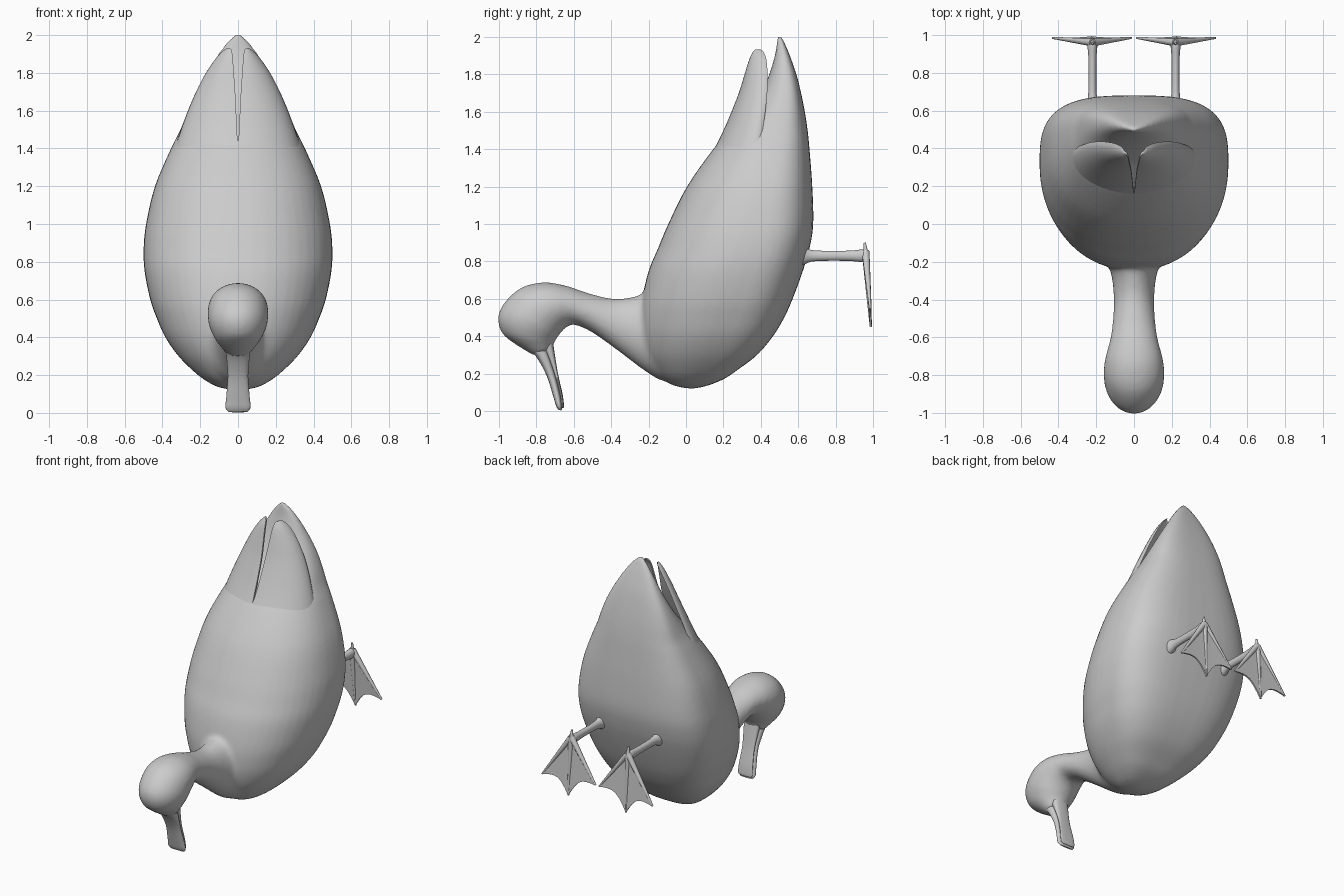
import bpy, bmesh
from math import sin, cos, pi
from mathutils import Vector

if "Cube" in bpy.data.objects:
    bpy.data.objects.remove(bpy.data.objects["Cube"])


def finish(name, bm, angle=60):
    bmesh.ops.recalc_face_normals(bm, faces=bm.faces)
    mesh = bpy.data.meshes.new(name)
    bm.to_mesh(mesh)
    bm.free()
    ob = bpy.data.objects.new(name, mesh)
    bpy.context.collection.objects.link(ob)
    bpy.ops.object.select_all(action='DESELECT')
    bpy.context.view_layer.objects.active = ob
    ob.select_set(True)
    bpy.ops.object.shade_smooth_by_angle(angle=angle * pi / 180)
    return ob


def refine(rows, k=4):
    """Smoothly interpolate between the key sections (Catmull-Rom)."""
    out = []
    for i in range(len(rows) - 1):
        p0, p1 = rows[max(i - 1, 0)], rows[i]
        p2, p3 = rows[i + 1], rows[min(i + 2, len(rows) - 1)]
        for j in range(k):
            t = j / k
            out.append([0.5 * (2 * b + (c - a) * t + (2 * a - 5 * b + 4 * c - d) * t * t
                               + (3 * b - a - 3 * c + d) * t ** 3)
                        for a, b, c, d in zip(p0, p1, p2, p3)])
    return out + [list(rows[-1])]


def loft(bm, rings):
    loops = [[bm.verts.new(p) for p in r] for r in rings]
    n = len(loops[0])
    for a, b in zip(loops, loops[1:]):
        for i in range(n):
            bm.faces.new((a[i], a[(i + 1) % n], b[(i + 1) % n], b[i]))
    bm.faces.new(loops[0][::-1])
    bm.faces.new(loops[-1])


def power(v, e):
    return abs(v) ** e * (1 if v >= 0 else -1)


def body_ring(row, n=48):
    z, f, b, w = row
    yc = f + 0.6 * (b - f)
    pts = []
    for i in range(n):
        c, s = cos(2 * pi * i / n), sin(2 * pi * i / n)
        e = 2 / 3 if s > 0 else 2 / 2.2
        depth = b - yc if s > 0 else yc - f
        pts.append((w * power(c, e), yc + depth * power(s, e), z))
    return pts


def span_ring(row, n=32, e=1.0):
    """Section between an outer and an inner point of the side profile."""
    y1, z1, y2, z2, w = row
    pts = []
    for i in range(n):
        c, s = power(cos(2 * pi * i / n), e), power(sin(2 * pi * i / n), e)
        pts.append((w * c, (y1 + y2) / 2 + s * (y1 - y2) / 2, (z1 + z2) / 2 + s * (z1 - z2) / 2))
    return pts


# Body with tail: z, front y, back y, half width
body = [(.12, .02, .04, .01), (.135, -.06, .11, .10), (.17, -.125, .2, .17), (.22, -.17, .275, .235),
        (.3, -.215, .38, .315), (.4, -.24, .465, .385), (.5, -.245, .525, .43), (.6, -.235, .57, .465),
        (.75, -.2, .625, .495), (.87, -.15, .66, .5), (1.0, -.095, .68, .487), (1.2, .005, .675, .44),
        (1.4, .145, .66, .355), (1.5, .235, .65, .305), (1.6, .33, .635, .265), (1.7, .4, .615, .22),
        (1.8, .445, .59, .165), (1.9, .475, .555, .105), (1.96, .485, .53, .06), (2.005, .49, .51, .02)]
# Neck and head: outer y, z, inner y, z, half width
neck = [(-.08, .72, 0, .15, .24), (-.16, .67, -.12, .16, .2), (-.25, .62, -.22, .215, .13),
        (-.38, .6, -.36, .32, .108), (-.52, .63, -.5, .42, .112), (-.64, .67, -.59, .46, .127),
        (-.76, .688, -.63, .455, .148), (-.88, .66, -.66, .43, .16), (-.97, .58, -.69, .39, .157),
        (-1.005, .5, -.70, .375, .142), (-.985, .42, -.705, .36, .12), (-.93, .37, -.71, .352, .1),
        (-.86, .325, -.713, .345, .08), (-.81, .295, -.715, .335, .062)]
bm = bmesh.new()
loft(bm, [body_ring(r) for r in refine(body)])
loft(bm, [span_ring(r) for r in refine(neck)])
ob = finish("body_neck_and_head", bm)
mod = ob.modifiers.new("blend", 'REMESH')
mod.mode = 'VOXEL'
mod.voxel_size = 0.014
mod.use_smooth_shade = True
mod = ob.modifiers.new("soften", 'SMOOTH')
mod.factor = 0.5
mod.iterations = 8

# Bill, upper and lower halves
upper = [(-.85, .34, -.76, .36, .066), (-.80, .29, -.735, .31, .062), (-.745, .19, -.7, .2, .054),
         (-.71, .08, -.672, .09, .062), (-.695, .03, -.663, .025, .066), (-.683, .008, -.665, .003, .05)]
lower = [(-.78, .36, -.71, .37, .06), (-.75, .31, -.705, .33, .056), (-.705, .2, -.685, .205, .047),
         (-.675, .09, -.66, .093, .054), (-.666, .03, -.652, .03, .055), (-.664, .016, -.655, .016, .042)]
for name, rows in (("upper_bill", upper), ("lower_bill", lower)):
    bm = bmesh.new()
    loft(bm, [span_ring(r, 24, 0.8) for r in refine(rows)])
    finish(name, bm)

# Folded wing tips: z, inner x, outer x, front y, outer edge y
wing = [(1.3, 0, .36, .095, .36), (1.4, .0, .335, .15, .38), (1.5, .006, .302, .2, .395),
        (1.6, .01, .265, .243, .41), (1.7, .015, .222, .282, .42), (1.8, .022, .17, .313, .422),
        (1.88, .028, .115, .338, .415), (1.92, .034, .075, .358, .4), (1.932, .045, .055, .37, .385)]
for side, sx in (("right", 1), ("left", -1)):
    bm = bmesh.new()
    rings = []
    for z, x0, x1, yf, ye in refine(wing):
        arc = [(x0 + (x1 - x0) * sin(a), yf + (ye - yf) * (1 - cos(a)), z)
               for a in [pi / 2 * i / 12 for i in range(13)]]
        back = [(x * 0.97 + 0.03 * x0, y + 0.014, z) for x, y, z in arc[::-1]]
        rings.append([(sx * x, y, z) for x, y, z in arc + back])
    loft(bm, rings)
    finish(side + "_wing", bm, 40)

    # Eye
    bm = bmesh.new()
    bmesh.ops.create_uvsphere(bm, u_segments=16, v_segments=10, radius=0.021)
    bmesh.ops.translate(bm, verts=bm.verts, vec=(sx * .108, -.87, .43))
    finish(side + "_eye", bm)

    # Leg: y, radius
    bm = bmesh.new()
    leg = [(.58, .06), (.635, .042), (.67, .028), (.75, .024), (.88, .025), (.93, .03), (.965, .028), (.98, .012)]
    loft(bm, [[(sx * .22 + r * .85 * cos(2 * pi * i / 16), y, .83 + r * 1.1 * sin(2 * pi * i / 16))
               for i in range(16)] for y, r in refine(leg, 2)])
    finish(side + "_leg", bm)

    # Toes and spur
    ankle = Vector((sx * .22, .96, .85))
    tips = [Vector((sx * .43, .985, .545)), Vector((sx * .225, .988, .45)), Vector((sx * .015, .985, .575))]
    bm = bmesh.new()
    for tip, r0 in [(t, .021) for t in tips] + [(Vector((sx * .22, .955, .9)), .013)]:
        d = tip - ankle
        m = bmesh.ops.create_cone(bm, cap_ends=True, segments=10, radius1=r0, radius2=.006, depth=d.length)
        rot = d.to_track_quat('Z', 'Y').to_matrix()
        bmesh.ops.rotate(bm, verts=m['verts'], matrix=rot)
        bmesh.ops.translate(bm, verts=m['verts'], vec=(ankle + tip) / 2)
    finish(side + "_toes", bm)

    # Web between the toes, scalloped at its free edge
    edge = []
    for a, b in zip(tips, tips[1:]):
        for i in range(8):
            t = i / 8
            p = a.lerp(b, t)
            edge.append(p.lerp(ankle, 0.62 * t * (1 - t)))
    edge.append(tips[-1])
    bm = bmesh.new()
    rows = [[bm.verts.new((p.x, p.y + dy, p.z)) for p in edge] for dy in (-.005, .005)]
    hubs = [bm.verts.new(ankle + Vector((0, dy, 0))) for dy in (-.008, .008)]
    for i in range(len(edge) - 1):
        bm.faces.new((hubs[0], rows[0][i], rows[0][i + 1]))
        bm.faces.new((hubs[1], rows[1][i + 1], rows[1][i]))
        bm.faces.new((rows[0][i], rows[1][i], rows[1][i + 1], rows[0][i + 1]))
    for i in (0, -1):
        bm.faces.new((hubs[0], hubs[1], rows[1][i], rows[0][i]))
    finish(side + "_web", bm, 30)
